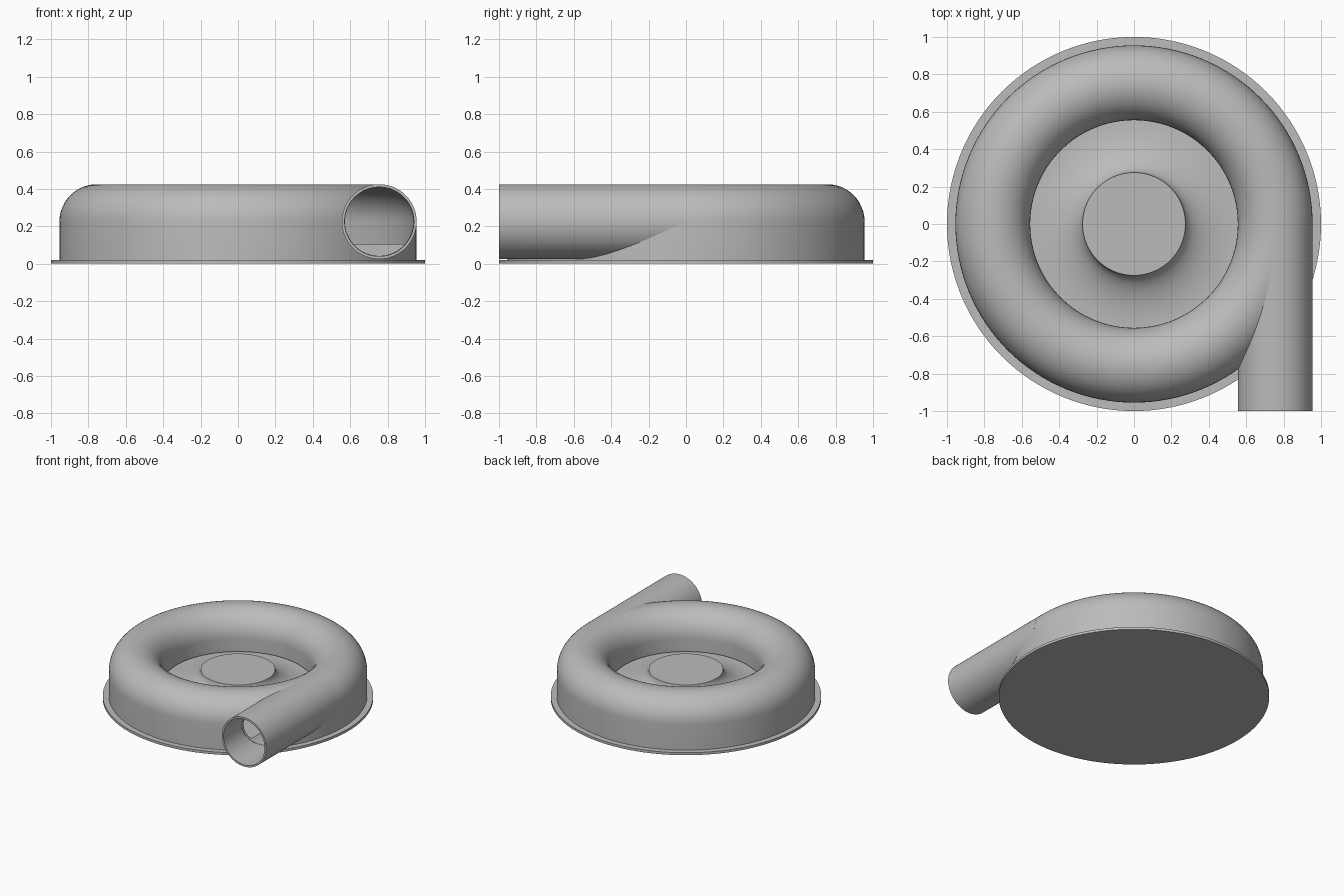
import bpy, bmesh, math
from mathutils import Matrix

if "Cube" in bpy.data.objects:
    bpy.data.objects.remove(bpy.data.objects["Cube"])

RING, TUBE, WALL, MID = 0.755, 0.20, 0.015, 0.225   # scroll radius, tube radius, wall, axis height
FLOOR, BASE = 0.105, 0.02

grey = bpy.data.materials.new("light_grey")
grey.diffuse_color = (0.5, 0.5, 0.5, 1)
grey.use_nodes = True
grey.node_tree.nodes["Principled BSDF"].inputs["Base Color"].default_value = grey.diffuse_color


def add_object(name, bm):
    bmesh.ops.remove_doubles(bm, verts=bm.verts, dist=1e-5)
    bmesh.ops.recalc_face_normals(bm, faces=bm.faces)
    mesh = bpy.data.meshes.new(name)
    bm.to_mesh(mesh)
    bm.free()
    mesh.materials.append(grey)
    ob = bpy.data.objects.new(name, mesh)
    bpy.context.collection.objects.link(ob)
    return ob


def lathe(name, profile, steps=128):
    """Spin a closed (radius, height) profile around z."""
    bm = bmesh.new()
    vs = [bm.verts.new((r, 0, z)) for r, z in profile]
    es = [bm.edges.new((vs[i], vs[(i + 1) % len(vs)])) for i in range(len(vs))
          if profile[i][0] > 0 or profile[(i + 1) % len(vs)][0] > 0]
    bmesh.ops.spin(bm, geom=vs + es, axis=(0, 0, 1), cent=(0, 0, 0),
                   angle=math.tau, steps=steps, use_merge=True)
    return add_object(name, bm)


def arch(radius, n=24):
    """Half circle of the scroll, outer side to inner side."""
    return [(RING + radius * math.cos(math.pi * i / n),
             MID + radius * math.sin(math.pi * i / n)) for i in range(n + 1)]


def along_y(ob, y_start):
    """Lay a lathed part down along the outlet axis."""
    ob.data.transform(Matrix.Translation((RING, y_start, MID)) @ Matrix.Rotation(-math.pi / 2, 4, 'X'))
    return ob


def cut(ob, cutter):
    mod = ob.modifiers.new("cut", 'BOOLEAN')
    mod.operation, mod.solver, mod.object = 'DIFFERENCE', 'EXACT', cutter
    bpy.context.view_layer.objects.active = ob
    bpy.ops.object.modifier_apply(modifier=mod.name)


# base plate
plate = lathe("base_plate", [(0, 0), (1, 0), (1, BASE), (0, BASE)])

# raised floor flaring up into the flat-topped central hub
flare = [(0.555 - 0.28 * math.sin(a), 0.235 - 0.13 * math.cos(a))
         for a in (math.pi / 2 * i / 16 for i in range(17))]
hub = lathe("floor_and_hub", [(0, BASE - 0.005), (0.945, BASE - 0.005), (0.945, FLOOR)]
            + flare + [(0, 0.235)])

# hollow scroll shell with an inner lip over the floor
inner = TUBE - WALL
shell = lathe("scroll_shell", [(RING + TUBE, BASE - 0.005)] + arch(TUBE)
              + [(RING - TUBE, 0.12), (RING - inner, 0.12)]
              + arch(inner)[::-1] + [(RING + inner, BASE - 0.005)])

# outlet tube
pipe = along_y(lathe("outlet_pipe", [(inner, 0), (TUBE, 0), (TUBE, 0.99), (inner, 0.99)], 96), -1)

# helpers: bore opens shell and floor, cavity clears the tube inside the scroll
bore = along_y(lathe("bore_cutter", [(0, 0), (0.183, 0), (0.183, 1.08), (0, 1.08)], 96), -1.1)
cavity = lathe("cavity_cutter", [(RING + inner, FLOOR)] + arch(inner) + [(RING - inner, FLOOR)])
cut(shell, bore)
cut(hub, bore)
cut(pipe, cavity)
for helper in (bore, cavity):
    bpy.data.objects.remove(helper)

# smooth shading with sharp edges kept
for ob in (plate, hub, shell, pipe):
    bpy.ops.object.select_all(action='DESELECT')
    ob.select_set(True)
    bpy.context.view_layer.objects.active = ob
    bpy.ops.object.shade_smooth_by_angle(angle=math.radians(30))
